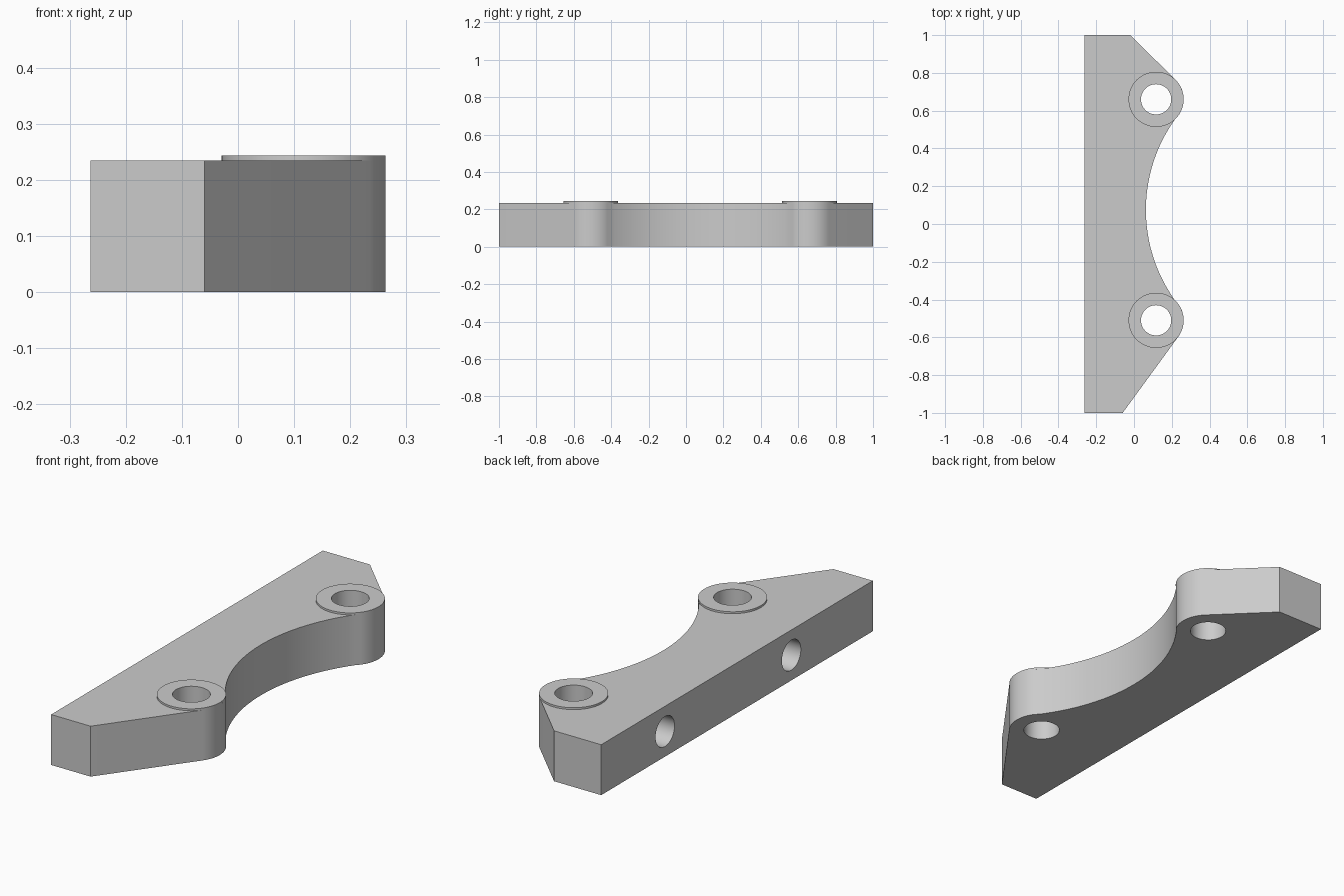
import bpy
import bmesh
from math import acos, atan2, cos, sin, pi
from mathutils import Matrix, Vector

cube = bpy.data.objects.get("Cube")
if cube:
    bpy.data.objects.remove(cube, do_unlink=True)

BACK, BODY_H, TOP = -0.263, 0.235, 0.244
BOSS_R, BORE_R, SIDE_R = 0.146, 0.08, 0.07
LOW, HIGH = Vector((0.117, -0.51)), Vector((0.117, 0.66))
LOW_END, HIGH_END = Vector((-0.06, -1)), Vector((-0.02, 1))
RECESS_R = 0.822
RECESS = Vector((0.063 + RECESS_R, 0.075))

grey = bpy.data.materials.new("Plain grey")
grey.use_nodes = True
colour = (0.6, 0.6, 0.6, 1)
grey.diffuse_color = colour
grey.node_tree.nodes["Principled BSDF"].inputs["Base Color"].default_value = colour


def make(name, bm):
    bmesh.ops.recalc_face_normals(bm, faces=bm.faces)
    mesh = bpy.data.meshes.new(name)
    bm.to_mesh(mesh)
    bm.free()
    mesh.materials.append(grey)
    obj = bpy.data.objects.new(name, mesh)
    bpy.context.collection.objects.link(obj)
    return obj


def cylinder(name, radius, depth, centre, axis="Z"):
    bm = bmesh.new()
    turn = Matrix.Rotation(pi / 2, 4, "Y") if axis == "X" else Matrix()
    bmesh.ops.create_cone(bm, cap_ends=True, segments=64, radius1=radius,
                          radius2=radius, depth=depth,
                          matrix=Matrix.Translation(centre) @ turn)
    return make(name, bm)


def drill(obj, cutter):
    bpy.context.view_layer.objects.active = obj
    mod = obj.modifiers.new("Drill", "BOOLEAN")
    mod.operation = "DIFFERENCE"
    mod.solver = "EXACT"
    mod.object = cutter
    bpy.ops.object.modifier_apply(modifier=mod.name)


def arc(centre, radius, start, end, steps):
    angles = [start + (end - start) * i / steps for i in range(steps + 1)]
    return [centre + radius * Vector((cos(a), sin(a))) for a in angles]


def angle(v):
    return atan2(v.y, v.x)


def tangent(point, centre, side):
    d = point - centre
    return angle(d) + side * acos(BOSS_R / d.length)


# Plate outline: straight back, sloped ends, rounded lugs, hollow front edge
low_join, high_join = angle(RECESS - LOW), angle(RECESS - HIGH)
outline = [Vector((BACK, -1)), LOW_END]
outline += arc(LOW, BOSS_R, tangent(LOW_END, LOW, 1), low_join, 20)
outline += arc(RECESS, RECESS_R, low_join + pi, high_join + pi, 40)[1:-1][::1]
outline += arc(HIGH, BOSS_R, high_join, tangent(HIGH_END, HIGH, -1), 20)
outline += [HIGH_END, Vector((BACK, 1))]

bm = bmesh.new()
base = bm.faces.new([bm.verts.new((p.x, p.y, 0)) for p in outline])
up = bmesh.ops.extrude_face_region(bm, geom=[base])["geom"]
bmesh.ops.translate(bm, vec=(0, 0, BODY_H),
                    verts=[v for v in up if isinstance(v, bmesh.types.BMVert)])
# Extruding keeps the base only when needed, so close the bottom if open
bmesh.ops.holes_fill(bm, edges=[e for e in bm.edges if e.is_boundary], sides=0)
plate = make("mounting_plate", bm)
parts = [plate]

# Raised rings with vertical bores through the plate
for label, c in (("front", LOW), ("back", HIGH)):
    ring = cylinder(label + "_raised_ring", BOSS_R, TOP - BODY_H,
                    (c.x, c.y, (TOP + BODY_H) / 2))
    cutter = cylinder(label + "_bore_cutter", BORE_R, 1, (c.x, c.y, 0))
    drill(plate, cutter)
    drill(ring, cutter)
    bpy.data.objects.remove(cutter, do_unlink=True)
    parts.append(ring)

# Blind holes in the straight back edge
for y in (-0.40, 0.53):
    cutter = cylinder("side_hole_cutter", SIDE_R, 0.54,
                      (BACK, y, BODY_H / 2), "X")
    drill(plate, cutter)
    bpy.data.objects.remove(cutter, do_unlink=True)

# Smooth the round walls and keep the rims crisp
bpy.ops.object.select_all(action="DESELECT")
for obj in parts:
    obj.select_set(True)
bpy.context.view_layer.objects.active = plate
bpy.ops.object.shade_smooth_by_angle(angle=pi / 6)
